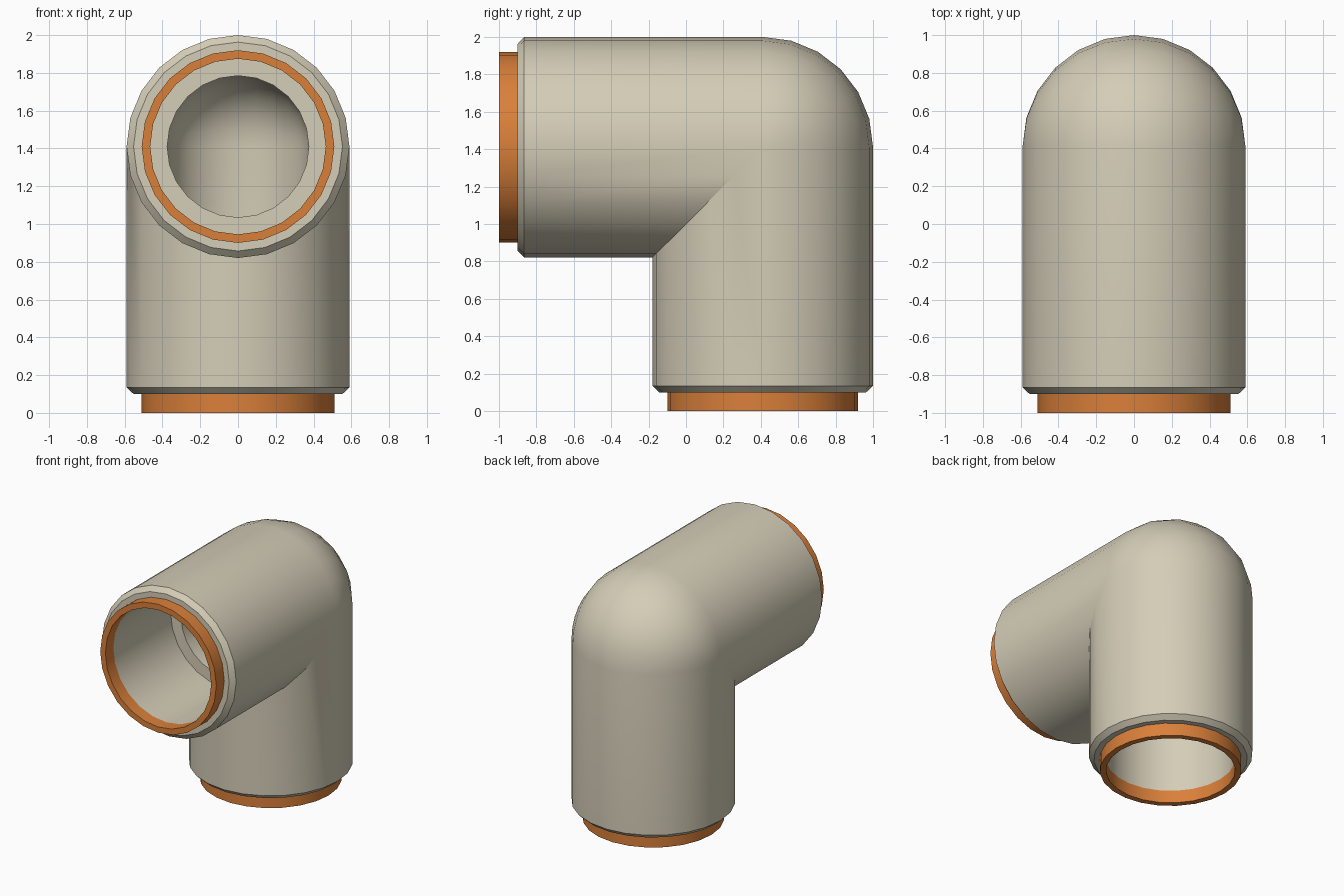
import bpy, bmesh
from math import sin, cos, pi

SEG = 24              # sides of every round section
CY, CZ = 0.41, 1.41   # corner where the two leg axes meet
OUTER, SOCKET, BORE = 0.59, 0.465, 0.375
FACE, END, SHOULDER = 1.31, 1.41, 0.59   # distances from the corner

cube = bpy.data.objects.get("Cube")
if cube:
    bpy.data.objects.remove(cube)


def material(name, rgb):
    mat = bpy.data.materials.new(name)
    mat.use_nodes = True
    mat.diffuse_color = (*rgb, 1)
    mat.node_tree.nodes["Principled BSDF"].inputs["Base Color"].default_value = (*rgb, 1)
    return mat


def circle(r):
    """Section points: x across, s towards the inside of the elbow."""
    return [(r * cos(2 * pi * i / SEG), r * sin(2 * pi * i / SEG)) for i in range(SEG)]


def leg_ring(leg, d, r):
    if leg == "lower":
        return [(x, CY - s, CZ - d) for x, s in circle(r)]
    return [(x, CY - d, CZ - s) for x, s in circle(r)]


def bend_rings(r, steps=SEG // 4):
    """Mitred on the inside of the elbow, ball-shaped on the outside."""
    rings = []
    for k in range(steps + 1):
        a = k * pi / 2 / steps
        rings.append([(x, CY - s, CZ - s) if s > 0 else
                      (x, CY - s * cos(a), CZ - s * sin(a)) for x, s in circle(r)])
    return rings


def closed_shell(name, rings, mat):
    """Bridge each ring to the next and the last back to the first."""
    bm = bmesh.new()
    loops = [[bm.verts.new(p) for p in ring] for ring in rings]
    for a, b in zip(loops, loops[1:] + loops[:1]):
        for i in range(SEG):
            j = (i + 1) % SEG
            bm.faces.new((a[i], a[j], b[j], b[i]))
    bmesh.ops.remove_doubles(bm, verts=bm.verts, dist=1e-4)
    bmesh.ops.recalc_face_normals(bm, faces=bm.faces)
    mesh = bpy.data.meshes.new(name)
    bm.to_mesh(mesh)
    bm.free()
    mesh.materials.append(mat)
    obj = bpy.data.objects.new(name, mesh)
    bpy.context.collection.objects.link(obj)
    bpy.ops.object.select_all(action="DESELECT")
    obj.select_set(True)
    bpy.context.view_layer.objects.active = obj
    bpy.ops.object.shade_smooth_by_angle(angle=pi / 6)
    return obj


beige = material("warm beige", (0.66, 0.61, 0.475))
orange = material("orange", (0.70, 0.215, 0.042))

# Elbow body: outside skin from the lower to the front opening, then back inside
outside = [(FACE, OUTER - 0.037), (FACE - 0.035, OUTER)]
inside = [(SHOULDER, BORE), (SHOULDER, SOCKET), (FACE, SOCKET)]
body = [leg_ring("lower", d, r) for d, r in outside]
body += bend_rings(OUTER)
body += [leg_ring("front", d, r) for d, r in reversed(outside)]
body += [leg_ring("front", d, r) for d, r in reversed(inside)]
body += reversed(bend_rings(BORE))
body += [leg_ring("lower", d, r) for d, r in inside]
closed_shell("elbow_body", body, beige)

# Sealing collars on both openings
for leg in ("lower", "front"):
    profile = [(FACE, 0.51), (END, 0.51), (END, SOCKET), (FACE, SOCKET)]
    closed_shell(leg + "_collar", [leg_ring(leg, d, r) for d, r in profile], orange)
